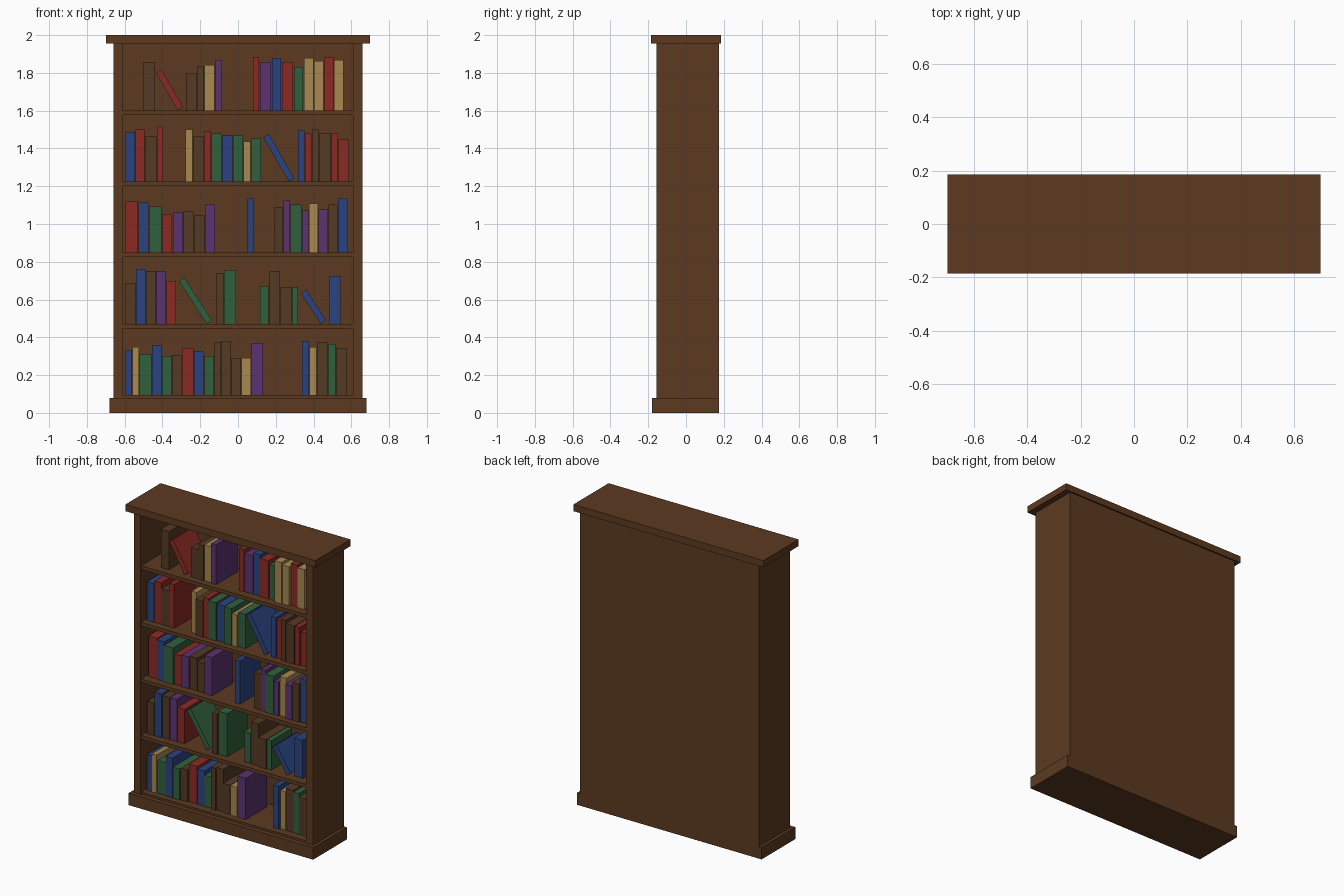
import bpy
import bmesh
import math
import random
from mathutils import Matrix, Vector

random.seed(4)

if "Cube" in bpy.data.objects:
    bpy.data.objects.remove(bpy.data.objects["Cube"])


def make_material(name, hex_colour):
    """Flat material from an sRGB hex colour, converted to linear."""
    channels = [b / 255 for b in bytes.fromhex(hex_colour)]
    linear = [c / 12.92 if c < 0.04 else ((c + 0.055) / 1.055) ** 2.4 for c in channels]
    mat = bpy.data.materials.new(name)
    mat.use_nodes = True
    mat.diffuse_color = (*linear, 1)
    bsdf = mat.node_tree.nodes["Principled BSDF"]
    bsdf.inputs["Base Color"].default_value = (*linear, 1)
    return mat


wood = make_material("walnut_wood", "5C3A21")
brown = make_material("brown_cover", "553A24")
red = make_material("red_cover", "8B2A24")
blue = make_material("blue_cover", "2A4480")
green = make_material("green_cover", "31603D")
purple = make_material("purple_cover", "5A3370")
tan = make_material("tan_cover", "A88850")


def box(name, mat, low, high):
    """Axis-aligned box between two corners, with its origin at the low corner."""
    low, high = Vector(low), Vector(high)
    size = high - low
    mesh = bpy.data.meshes.new(name)
    bm = bmesh.new()
    placement = Matrix.Translation(size / 2) @ Matrix.Diagonal((*size, 1))
    bmesh.ops.create_cube(bm, size=1, matrix=placement)
    bm.to_mesh(mesh)
    bm.free()
    mesh.materials.append(mat)
    obj = bpy.data.objects.new(name, mesh)
    obj.location = low
    bpy.context.collection.objects.link(obj)
    return obj


# Case: plinth, crown, side boards, back board and shelves
outer, inner = 0.66, 0.61
back, panel, front = 0.175, 0.155, -0.155
base_top, crown_bottom = 0.08, 1.955
box("plinth", wood, (-0.68, -0.18, 0), (0.68, back, base_top))
box("crown_board", wood, (-0.7, -0.185, crown_bottom), (0.7, 0.185, 2))
box("right_side_board", wood, (-outer, front, base_top), (-inner, back, crown_bottom))
box("left_side_board", wood, (inner, front, base_top), (outer, back, crown_bottom))
box("back_board", wood, (-inner, panel, base_top), (inner, back, crown_bottom))

shelf_tops = [0.094 + 0.377 * level for level in range(5)]
for top in shelf_tops:
    box("shelf", wood, (-inner, -0.15, top - 0.024), (inner, panel, top))

bottom, second, third, fourth, upper = shelf_tops

# Books: distances along a shelf and heights are counted in small steps
step = 0.0053
clearance = 0.003
slim, medium, wide = 7, 10, 12


def add_book(top, start, cover, thickness, height, lean=0):
    """One book on a shelf, leaning to the right side of the case if asked."""
    x = start * step - 0.595
    spine = random.uniform(-0.112, -0.092)
    book = box(cover.name.replace("cover", "book"), cover, (x, spine, top),
               (x + thickness * step - clearance, 0.115, top + height * step))
    book.rotation_euler.y = -math.radians(lean)


def book_run(top, start, end, *books):
    """Upright books sharing the space from start to end by their thickness."""
    scale = (end - start) / sum(thickness for cover, thickness, height in books)
    for cover, thickness, height in books:
        add_book(top, start, cover, thickness * scale, height)
        start += thickness * scale


# Bottom shelf
book_run(bottom, 0, 138, (blue, slim, 45), (tan, slim, 48), (green, wide, 41),
         (blue, medium, 50), (green, medium, 39), (brown, medium, 40), (red, wide, 47),
         (blue, medium, 44), (green, medium, 39), (brown, slim, 53), (brown, medium, 54),
         (brown, medium, 37), (tan, medium, 37), (purple, wide, 52))
book_run(bottom, 176, 221, (blue, slim, 54), (tan, slim, 48), (brown, medium, 53),
         (green, slim, 51), (brown, medium, 47))

# Second shelf
book_run(second, 0, 51, (brown, medium, 41), (blue, medium, 55), (brown, medium, 53),
         (purple, medium, 53), (red, medium, 43))
add_book(second, 81, green, slim, 51, lean=33)
book_run(second, 91, 111, (brown, slim, 51), (green, wide, 54))
book_run(second, 134, 173, (green, medium, 38), (brown, wide, 53), (brown, wide, 37),
         (green, slim, 37))
add_book(second, 195, blue, slim, 37, lean=33)
add_book(second, 203, blue, wide, 48)

# Third shelf
book_run(third, 0, 90, (red, wide, 51), (blue, medium, 50), (green, wide, 46),
         (red, medium, 38), (purple, medium, 40), (brown, medium, 41),
         (brown, medium, 37), (purple, medium, 48))
add_book(third, 122, blue, slim, 54)
book_run(third, 148, 222, (brown, medium, 45), (purple, slim, 52), (green, wide, 48),
         (purple, slim, 42), (tan, medium, 49), (purple, medium, 43),
         (brown, medium, 48), (blue, medium, 54))

# Fourth shelf
book_run(fourth, 0, 38, (blue, medium, 49), (red, medium, 52), (brown, wide, 45),
         (red, slim, 55))
book_run(fourth, 60, 136, (tan, slim, 52), (brown, medium, 45), (red, slim, 50),
         (green, medium, 48), (blue, medium, 46), (green, medium, 46), (tan, slim, 40),
         (green, medium, 43))
add_book(fourth, 163, blue, slim, 51, lean=30)
book_run(fourth, 172, 223, (blue, slim, 51), (red, slim, 48), (brown, slim, 52),
         (brown, wide, 48), (red, slim, 48), (red, medium, 42))

# Upper shelf
add_book(upper, 18, brown, wide, 48)
add_book(upper, 52, red, slim, 43, lean=30)
book_run(upper, 61, 97, (brown, medium, 37), (brown, slim, 44), (tan, medium, 45),
         (purple, slim, 50))
book_run(upper, 127, 218, (red, slim, 53), (purple, wide, 48), (blue, medium, 52),
         (red, wide, 48), (green, medium, 43), (tan, medium, 52), (tan, medium, 49),
         (red, medium, 53), (tan, medium, 50))
